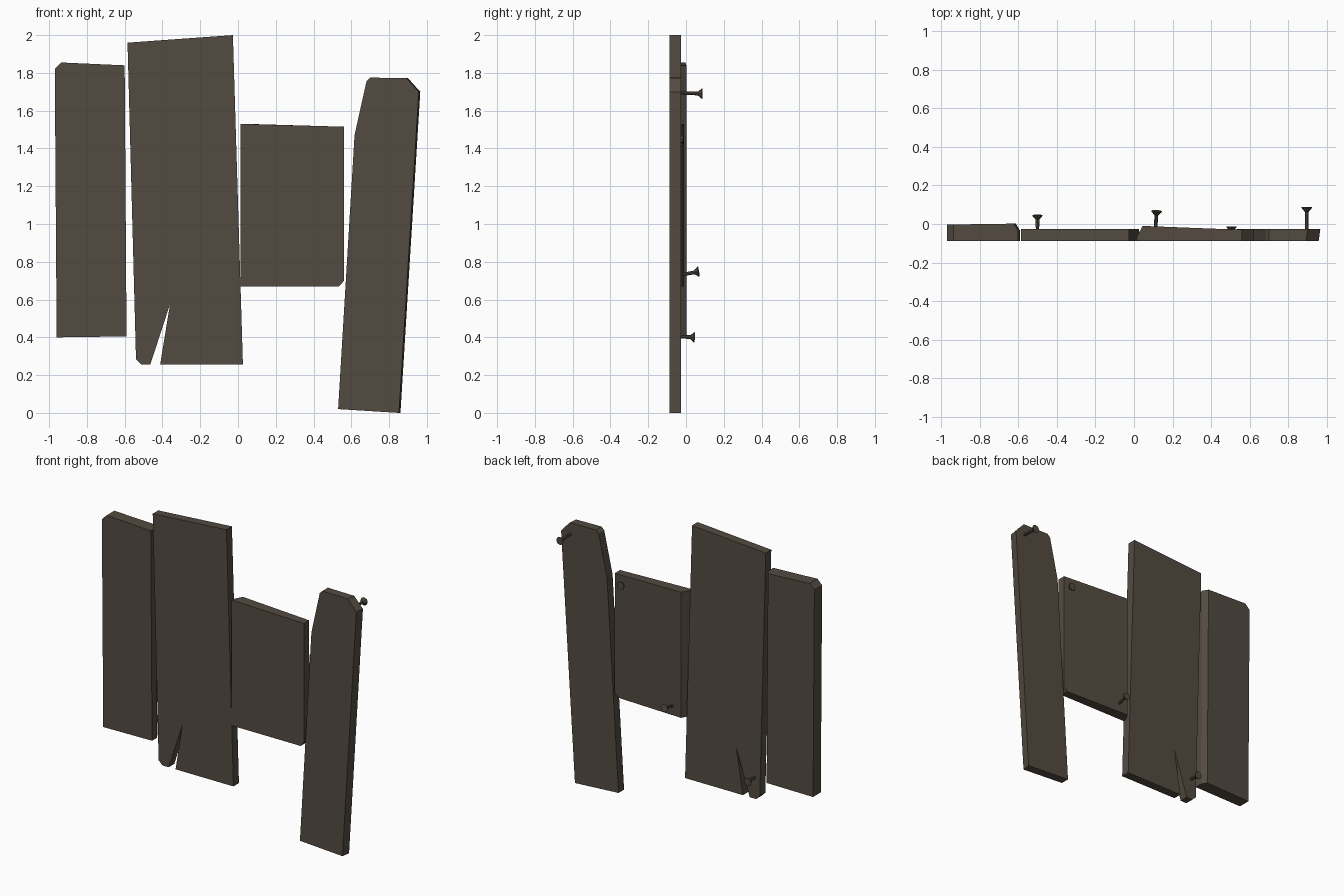
import bpy
import bmesh
from mathutils import Vector

cube = bpy.data.objects.get("Cube")
if cube:
    bpy.data.objects.remove(cube, do_unlink=True)


def make_material(name, colour):
    mat = bpy.data.materials.new(name)
    mat.use_nodes = True
    mat.diffuse_color = colour
    mat.node_tree.nodes["Principled BSDF"].inputs["Base Color"].default_value = colour
    return mat


wood = make_material("weathered brown", (0.088, 0.070, 0.053, 1))
FRONT, BACK = -0.087, -0.027


def add_object(name, bm):
    bmesh.ops.recalc_face_normals(bm, faces=bm.faces)
    mesh = bpy.data.meshes.new(name)
    bm.to_mesh(mesh)
    bm.free()
    mesh.materials.append(wood)
    obj = bpy.data.objects.new(name, mesh)
    bpy.context.collection.objects.link(obj)
    return obj


def plank(name, outline, layers):
    """Loft an x-z outline through layers of (y at left, y at right, left shift, right shift)."""
    bm = bmesh.new()
    xs = [x for x, z in outline]
    lo, hi = min(xs), max(xs)
    rings = []
    for y_left, y_right, shift_left, shift_right in layers:
        ring = []
        for x, z in outline:
            t = (x - lo) / (hi - lo)
            dx = shift_right if t > 0.5 else shift_left
            ring.append(bm.verts.new((x + dx, y_left + (y_right - y_left) * t, z)))
        rings.append(ring)
    n = len(outline)
    for a, b in zip(rings, rings[1:]):
        for i in range(n):
            j = (i + 1) % n
            bm.faces.new((a[i], a[j], b[j], b[i]))
    bm.faces.new(rings[0])
    bm.faces.new(rings[-1])
    return add_object(name, bm)


def nail(name, base, tip, sides=8):
    """Thin shaft flaring into a flat head, lofted from base to tip."""
    bm = bmesh.new()
    base, tip = Vector(base), Vector(tip)
    length = (tip - base).length
    profile = [(0.008, 0), (0.010, length - 0.024), (0.027, length - 0.004), (0.027, length)]
    turn = (tip - base).to_track_quat('Z', 'Y')
    rings = []
    for radius, height in profile:
        made = bmesh.ops.create_circle(bm, segments=sides, radius=radius)["verts"]
        for v in made:
            v.co = base + turn @ (v.co + Vector((0, 0, height)))
        rings.append(made)
    for a, b in zip(rings, rings[1:]):
        for i in range(sides):
            j = (i + 1) % sides
            bm.faces.new((a[i], a[j], b[j], b[i]))
    bm.faces.new(rings[0])
    bm.faces.new(rings[-1])
    return add_object(name, bm)


front = (FRONT, FRONT, 0, 0)
back = (BACK, BACK, 0, 0)

# Boards, from the viewer's left to right
plank("outer_right_plank",
      [(-0.96, 0.40), (-0.59, 0.405), (-0.60, 1.84), (-0.935, 1.855), (-0.97, 1.82)],
      [front, (-0.035, -0.035, 0, 0), (-0.003, 0.002, 0, -0.022)])
plank("tall_split_plank",
      [(-0.54, 0.285), (-0.512, 0.257), (-0.464, 0.257), (-0.36, 0.575), (-0.412, 0.257),
       (0.026, 0.257), (-0.027, 2.0), (-0.585, 1.96)],
      [front, back])
plank("short_plank",
      [(0.012, 0.67), (0.535, 0.67), (0.562, 0.70), (0.56, 1.515), (0.012, 1.53)],
      [front, (-0.06, -0.06, 0.005, 0), (-0.010, -0.030, 0.033, 0)])
plank("leaning_plank",
      [(0.53, 0.02), (0.86, 0.0), (0.965, 1.70), (0.90, 1.772), (0.70, 1.775),
       (0.68, 1.755), (0.617, 1.47)],
      [(FRONT, FRONT, 0, -0.008), back])

# Nails sticking out of the back
nail("split_plank_nail", (-0.50, -0.06, 0.405), (-0.50, 0.047, 0.40))
nail("short_plank_lower_nail", (0.11, -0.06, 0.725), (0.117, 0.068, 0.748))
nail("short_plank_upper_nail", (0.505, -0.07, 1.45), (0.505, -0.012, 1.45))
nail("leaning_plank_nail", (0.895, -0.06, 1.695), (0.895, 0.087, 1.69))
